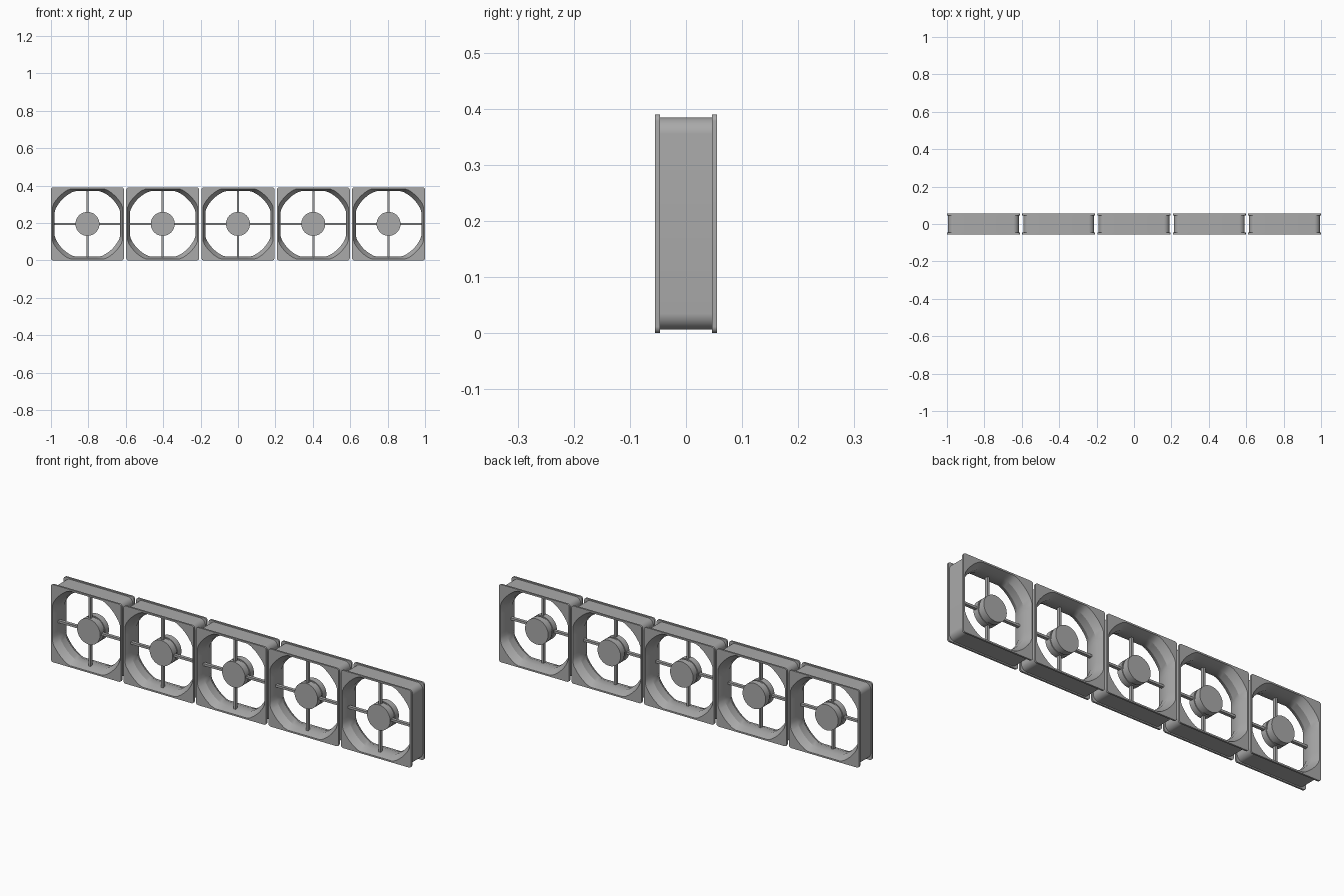
import bpy, bmesh, math
from mathutils import Matrix, Vector

COUNT, PITCH, MID_Z = 5, 0.4025, 0.195
SEG = 64

if "Cube" in bpy.data.objects:
    bpy.data.objects.remove(bpy.data.objects["Cube"], do_unlink=True)

grey = bpy.data.materials.new("mid grey")
grey.use_nodes = True
grey.diffuse_color = (0.4, 0.4, 0.4, 1)
grey.node_tree.nodes["Principled BSDF"].inputs["Base Color"].default_value = (0.4, 0.4, 0.4, 1)

ANGLES = [(i + 0.5) * 2 * math.pi / SEG for i in range(SEG)]


def rounded_square(half, radius):
    c = half - radius
    return [(math.copysign(c, math.cos(a)) + radius * math.cos(a),
             math.copysign(c, math.sin(a)) + radius * math.sin(a)) for a in ANGLES]


def clipped_circle(radius, half):
    def clip(v):
        return max(-half, min(half, v))
    return [(clip(radius * math.cos(a)), clip(radius * math.sin(a))) for a in ANGLES]


def circle(radius):
    return clipped_circle(radius, radius)


def loft(bm, sections, ring=False):
    """Skin outlines given as (y, points); close into a ring or cap both ends."""
    loops = [[bm.verts.new((x, y, z)) for x, z in pts] for y, pts in sections]
    pairs = list(zip(loops, loops[1:]))
    if ring:
        pairs.append((loops[-1], loops[0]))
    else:
        bm.faces.new(loops[0])
        bm.faces.new(loops[-1])
    for a, b in pairs:
        for i in range(SEG):
            j = (i + 1) % SEG
            bm.faces.new((a[i], a[j], b[j], b[i]))


def finish(name, bm):
    bmesh.ops.recalc_face_normals(bm, faces=bm.faces)
    mesh = bpy.data.meshes.new(name)
    bm.to_mesh(mesh)
    bm.free()
    mesh.materials.append(grey)
    for n in range(COUNT):
        obj = bpy.data.objects.new(f"{name}_{n + 1}", mesh)
        obj.location = ((n - (COUNT - 1) / 2) * PITCH, 0, MID_Z)
        bpy.context.collection.objects.link(obj)
    bpy.ops.object.select_all(action="DESELECT")
    obj.select_set(True)
    bpy.context.view_layer.objects.active = obj
    bpy.ops.object.shade_smooth_by_angle(angle=math.radians(30))


# Frame: two flanges, a slightly sunken body, and a flared opening
DEPTH, LIP = 0.055, 0.009
flange = rounded_square(0.195, 0.012)
body = rounded_square(0.189, 0.03)
mouth = clipped_circle(0.21, 0.187)
throat = clipped_circle(0.188, 0.175)
bm = bmesh.new()
loft(bm, [(-DEPTH, flange), (LIP - DEPTH, flange), (LIP - DEPTH, body),
          (DEPTH - LIP, body), (DEPTH - LIP, flange), (DEPTH, flange),
          (DEPTH, mouth), (0.02, throat), (-0.02, throat), (-DEPTH, mouth)], ring=True)
finish("fan_frame", bm)

# Motor hub with a shallow groove around it
bm = bmesh.new()
loft(bm, [(-0.035, circle(0.064)), (-0.005, circle(0.064)), (-0.005, circle(0.06)),
          (0.005, circle(0.06)), (0.005, circle(0.064)), (0.035, circle(0.064))])
finish("motor_hub", bm)

# Four struts from the hub to the frame
bm = bmesh.new()
for k in range(4):
    place = (Matrix.Rotation(k * math.pi / 2, 4, "Y")
             @ Matrix.Translation(Vector((0.118, -0.018, 0)))
             @ Matrix.Diagonal((0.124, 0.016, 0.011, 1)))
    bmesh.ops.create_cube(bm, size=1, matrix=place)
finish("struts", bm)
